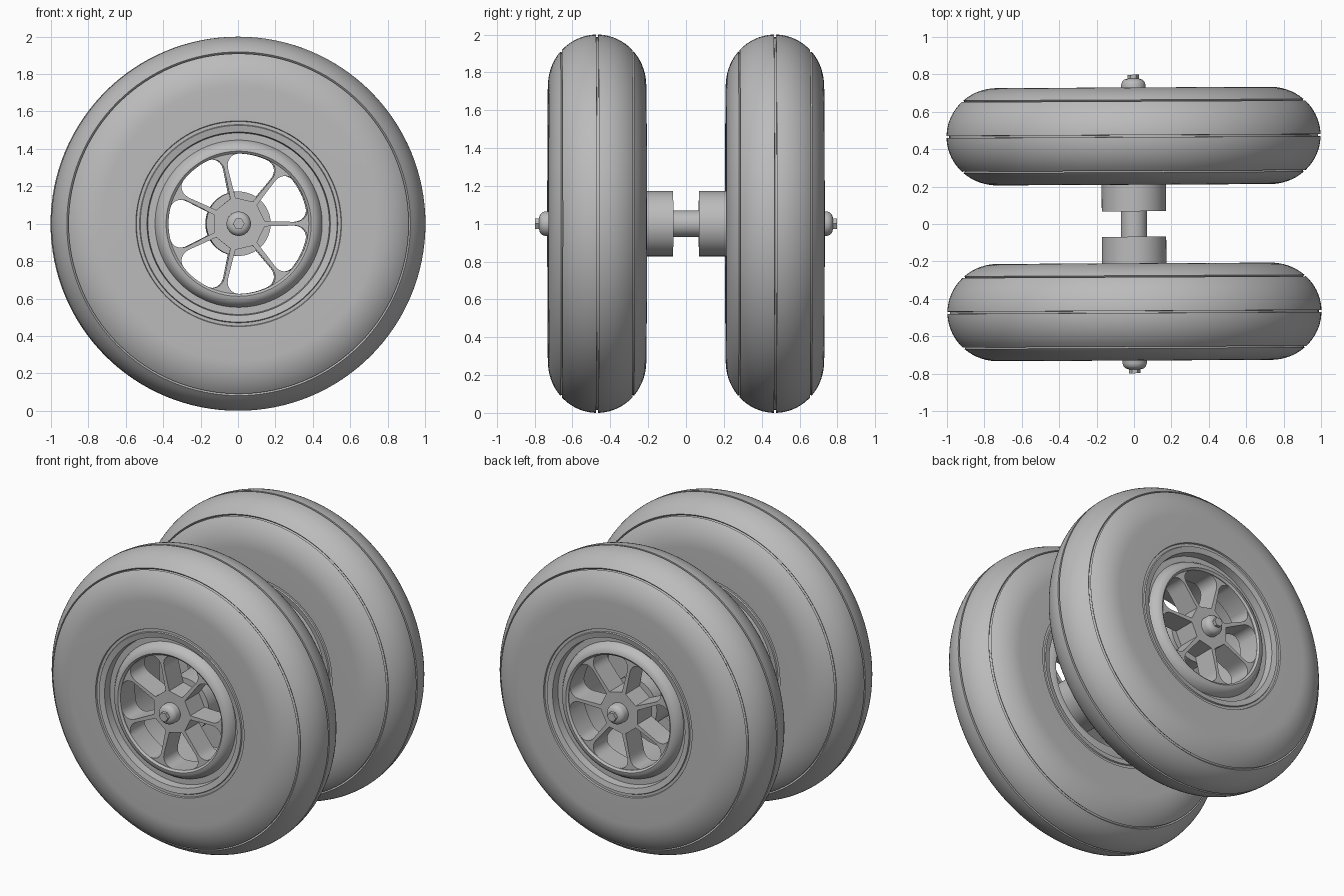
import bpy, bmesh
from math import sin, cos, pi, radians, sqrt
from mathutils import Matrix

if "Cube" in bpy.data.objects:
    bpy.data.objects.remove(bpy.data.objects["Cube"])

CENTRE = 0.47      # wheel mid-plane distance from the middle of the axle
YAW = 0.005        # slight steering angle of the whole assembly
SPOKES = 7

grey = bpy.data.materials.new("plain_grey")
grey.use_nodes = True
colour = (0.5, 0.5, 0.5, 1)
grey.diffuse_color = colour
grey.node_tree.nodes["Principled BSDF"].inputs["Base Color"].default_value = colour


def finish(obj, mirrored=True, angle=35):
    """Material, shading, mirrored twin and yaw for one part."""
    obj.data.materials.clear()
    obj.data.materials.append(grey)
    bpy.ops.object.select_all(action='DESELECT')
    obj.select_set(True)
    bpy.context.view_layer.objects.active = obj
    bpy.ops.object.shade_smooth_by_angle(angle=radians(angle))
    obj.rotation_euler.z = YAW
    if mirrored:
        mod = obj.modifiers.new("twin", 'MIRROR')
        mod.use_axis = (False, True, False)
        mod.use_mirror_merge = False
    return obj


def lathe(name, profile, segments=96, closed=True, mirrored=True):
    """Revolve (radius, outward offset) points around the front wheel's axle."""
    bm = bmesh.new()
    rings = []
    for r, d in profile:
        y = -CENTRE - d
        if r == 0:
            rings.append([bm.verts.new((0, y, 1))] * segments)
        else:
            rings.append([bm.verts.new((r * cos(2 * pi * i / segments), y,
                                        1 + r * sin(2 * pi * i / segments)))
                          for i in range(segments)])
    pairs = list(zip(rings, rings[1:]))
    if closed:
        pairs.append((rings[-1], rings[0]))
    for a, b in pairs:
        for i in range(segments):
            j = (i + 1) % segments
            corners = list(dict.fromkeys((a[i], a[j], b[j], b[i])))
            if len(corners) > 2:
                bm.faces.new(corners)
    bmesh.ops.recalc_face_normals(bm, faces=bm.faces)
    mesh = bpy.data.meshes.new(name)
    bm.to_mesh(mesh)
    bm.free()
    obj = bpy.data.objects.new(name, mesh)
    bpy.context.collection.objects.link(obj)
    return finish(obj, mirrored)


def cylinder(name, radius, d0, d1, segments=64, mirrored=True):
    return lathe(name, [(0, d0), (radius, d0), (radius, d1), (0, d1)],
                 segments, False, mirrored)


# Tyre: flat sidewalls, rounded tread, three thin grooves
def tread(deg, depth=0):
    a = radians(deg)
    return (0.73 + (0.27 - depth) * sin(a), (0.26 - depth) * cos(a))


grooves = (43, 90, 137)
steps = [(a, 0) for a in range(0, 181, 5)
         if all(abs(a - g) > 2.5 for g in grooves)]
for g in grooves:
    steps += [(g - 1.3, 0), (g - 1.2, 0.014), (g + 1.2, 0.014), (g + 1.3, 0)]
tyre = [(0.55, 0.26)] + [tread(*s) for s in sorted(steps)]
tyre += [(0.55, -0.26), (0.53, -0.2), (0.53, 0.2)]
lathe("tyre", tyre, 128)

# Rim: bead ring, recessed channel, convex lip and open barrel
bead = [(0.552, 0.25), (0.53, 0.25), (0.526, 0.258), (0.49, 0.25), (0.485, 0.2)]
lip = [(0.447, 0.2), (0.442, 0.215), (0.425, 0.24), (0.405, 0.253),
       (0.388, 0.256), (0.375, 0.245)]
barrel = [(0.375, 0.09), (0.41, 0.07), (0.41, -0.22), (0.445, -0.22)]
inner_bead = [(r, -d) for r, d in reversed(bead)]
lathe("rim", bead + lip + barrel + inner_bead, 96)


# Spoked disc: a flat outline with petal-shaped openings, given thickness
def petal(index, r0=0.14, r1=0.375, corner=0.08, n=14):
    mid = 2 * pi * (index + 0.5) / SPOKES
    side = []
    for k in range(n + 1):
        r = r0 + (r1 - r0) * sin(pi / 2 * k / n)
        u = min(1, max(0, (r - r1 + corner) / corner))
        spoke_half = 0.008 + 0.006 * (r1 - r) / (r1 - r0)
        half = pi / SPOKES - spoke_half / r - 0.21 * (1 - sqrt(1 - u * u))
        side.append((r, half))
    top = side[-1][1]
    arc = [(r1, top * (1 - k / 4)) for k in range(1, 8)]
    outline = side + arc + [(r, -h) for r, h in reversed(side)]
    return [(r * cos(mid + h), r * sin(mid + h)) for r, h in outline]


curve = bpy.data.curves.new("spoked_disc", 'CURVE')
curve.dimensions = '2D'
curve.fill_mode = 'BOTH'
curve.extrude = 0.075
ring = [(0.385 * cos(2 * pi * i / 96), 0.385 * sin(2 * pi * i / 96)) for i in range(96)]
for points in [ring] + [petal(i) for i in range(SPOKES)]:
    spline = curve.splines.new('POLY')
    spline.points.add(len(points) - 1)
    for p, (x, y) in zip(spline.points, points):
        p.co = (x, y, 0, 1)
    spline.use_cyclic_u = True
disc = bpy.data.objects.new("spoked_disc", curve)
bpy.context.collection.objects.link(disc)
bpy.ops.object.select_all(action='DESELECT')
disc.select_set(True)
bpy.context.view_layer.objects.active = disc
bpy.ops.object.convert(target='MESH')
disc = bpy.context.view_layer.objects.active
disc.data.transform(Matrix.Translation((0, -CENTRE - 0.165, 1)) @ Matrix.Rotation(pi / 2, 4, 'X'))
finish(disc)

# Hub cap dome and hexagonal axle nut
dome = [(0, 0.23), (0.065, 0.23), (0.065, 0.275), (0.06, 0.29),
        (0.048, 0.302), (0.03, 0.307), (0, 0.308)]
lathe("hub_cap", dome, 48, False)
cylinder("axle_nut", 0.031, 0.29, 0.328, 6)

# Brake drums and the axle joining both wheels
cylinder("brake_drum", 0.172, -0.402, 0.09)
cylinder("axle", 0.07, -2 * CENTRE - 0.05, 0.05, 48, False)
